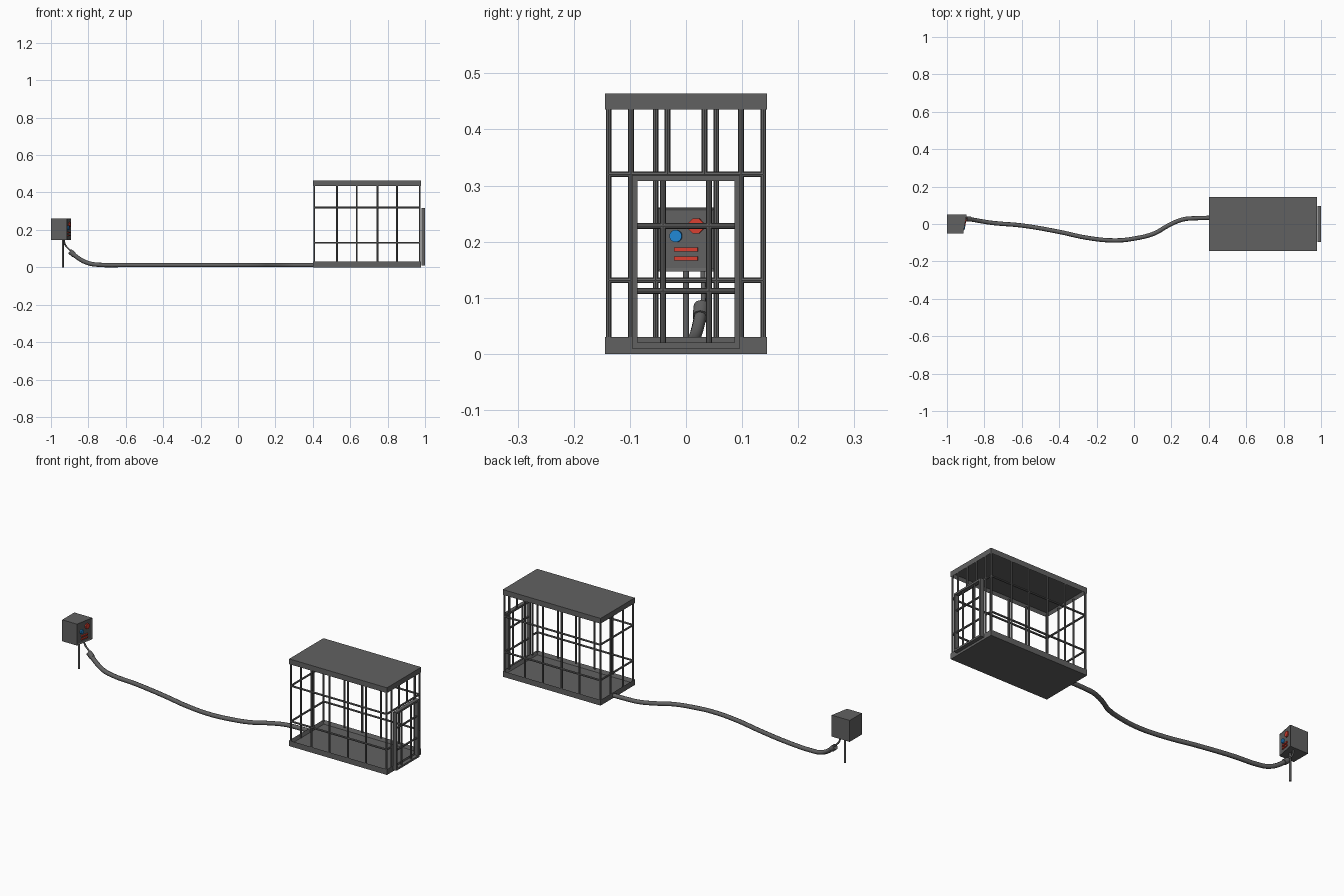
import bpy, bmesh, math
from mathutils import Vector, Matrix

if "Cube" in bpy.data.objects:
    bpy.data.objects.remove(bpy.data.objects["Cube"])


def material(name, rgb):
    m = bpy.data.materials.new(name)
    m.diffuse_color = (*rgb, 1)
    m.use_nodes = True
    m.node_tree.nodes["Principled BSDF"].inputs["Base Color"].default_value = m.diffuse_color
    return m


GREY = material("dark grey metal", (0.12, 0.12, 0.12))
RED = material("red", (0.68, 0.05, 0.03))
BLUE = material("blue", (0.015, 0.24, 0.65))


def finish(name, bm, mat, smooth=False):
    bmesh.ops.recalc_face_normals(bm, faces=bm.faces)
    me = bpy.data.meshes.new(name)
    bm.to_mesh(me)
    bm.free()
    me.materials.append(mat)
    ob = bpy.data.objects.new(name, me)
    bpy.context.collection.objects.link(ob)
    if smooth:
        bpy.context.view_layer.objects.active = ob
        ob.select_set(True)
        bpy.ops.object.shade_smooth_by_angle(angle=math.radians(40))
        ob.select_set(False)
    return ob


def add_box(bm, x0, x1, y0, y1, z0, z1):
    c = Vector((x0 + x1, y0 + y1, z0 + z1)) / 2
    m = Matrix.Translation(c) @ Matrix.Diagonal((x1 - x0, y1 - y0, z1 - z0, 1))
    bmesh.ops.create_cube(bm, size=1, matrix=m)


def rod(bm, a, b, r=0.005, sides=8):
    a, b = Vector(a), Vector(b)
    rot = (b - a).to_track_quat('Z', 'Y').to_matrix().to_4x4()
    bmesh.ops.create_cone(bm, cap_ends=True, segments=sides, radius1=r, radius2=r,
                          depth=(b - a).length, matrix=Matrix.Translation((a + b) / 2) @ rot)


# Cage floor and roof: shallow trays facing each other
X0, X1, W, H = 0.402, 0.978, 0.144, 0.464
for name, z0, z1, inner, outer in (("cage_floor", 0, 0.03, 0.03, 0.012),
                                   ("cage_roof", H - 0.028, H, H - 0.028, H - 0.012)):
    bm = bmesh.new()
    add_box(bm, X0, X1, -W, W, z0, z1)
    bm.faces.ensure_lookup_table()
    face = [f for f in bm.faces if abs(f.calc_center_median().z - inner) < 1e-4]
    bmesh.ops.inset_region(bm, faces=face, thickness=0.012)
    bmesh.ops.translate(bm, verts=face[0].verts, vec=(0, 0, outer - inner))
    finish(name, bm, GREY)

# Upright bars
XL, XR, Y, ZB, ZT = 0.408, 0.972, 0.138, 0.025, H - 0.023
bm = bmesh.new()
for s in (-1, 1):
    for x in (XL, 0.53, 0.635, 0.745, 0.85, XR):
        rod(bm, (x, s * Y, ZB), (x, s * Y, ZT))
    rod(bm, (XL, s * 0.054, 0.01), (XL, s * 0.054, ZT))
    rod(bm, (XR, s * 0.098, ZB), (XR, s * 0.098, ZT))
    rod(bm, (XR, s * 0.033, 0.32), (XR, s * 0.033, ZT))
finish("cage_uprights", bm, GREY, True)

# Horizontal bars
bm = bmesh.new()
for z in (0.131, 0.32):
    for s in (-1, 1):
        rod(bm, (XL, s * Y, z), (XR, s * Y, z))
    rod(bm, (XL, -Y, z), (XL, Y, z))
rod(bm, (XR, -Y, 0.32), (XR, Y, 0.32))
for s in (-1, 1):
    rod(bm, (XR, s * Y, 0.131), (XR, s * 0.098, 0.131))
finish("cage_rails", bm, GREY, True)

# Door: square frame with a grid of bars
bm = bmesh.new()
DX0, DX1 = 0.98, 1.0
for s in (-1, 1):
    a, b = sorted((s * 0.096, s * 0.086))
    add_box(bm, DX0, DX1, a, b, 0.01, 0.318)
for z in (0.01, 0.308):
    add_box(bm, DX0, DX1, -0.086, 0.086, z, z + 0.01)
finish("door_frame", bm, GREY)
bm = bmesh.new()
for s in (-1, 1):
    rod(bm, (0.99, s * 0.041, 0.015), (0.99, s * 0.041, 0.313))
for z in (0.112, 0.228):
    rod(bm, (0.99, -0.09, z), (0.99, 0.09, z))
finish("door_bars", bm, GREY, True)

# Control box with a slanted, recessed panel
BZ0, BZ1 = 0.147, 0.261
plan = [(-1, -0.05), (-0.913, -0.05), (-0.894, 0.052), (-1, 0.052)]
bm = bmesh.new()
base = bm.faces.new([bm.verts.new((x, y, BZ0)) for x, y in plan])
ext = bmesh.ops.extrude_face_region(bm, geom=[base])
bmesh.ops.translate(bm, vec=(0, 0, BZ1 - BZ0),
                    verts=[v for v in ext["geom"] if isinstance(v, bmesh.types.BMVert)])
bmesh.ops.recalc_face_normals(bm, faces=bm.faces)
panel = [f for f in bm.faces if f.normal.x > 0.5]
bmesh.ops.inset_region(bm, faces=panel, thickness=0.008)
bmesh.ops.translate(bm, verts=panel[0].verts, vec=panel[0].normal * -0.003)
finish("control_box", bm, GREY)

# Panel controls lie along the slanted face
out = Vector((0.102, -0.019, 0)).normalized()
side = Vector((-out.y, out.x, 0))
frame = Matrix((side, Vector((0, 0, 1)), out)).transposed().to_4x4()


def on_panel(y, z):
    x = -0.913 + (y + 0.05) * 0.019 / 0.102
    return Matrix.Translation(Vector((x, y, z))) @ frame


def button(name, y, z, r, sides, mat, turn=0):
    bm = bmesh.new()
    bmesh.ops.create_cone(bm, cap_ends=True, segments=sides, radius1=r, radius2=r, depth=0.008,
                          matrix=on_panel(y, z) @ Matrix.Rotation(turn, 4, 'Z'))
    finish(name, bm, mat, sides > 8)


button("blue_button", -0.018, 0.21, 0.011, 20, BLUE)
button("red_button", 0.018, 0.228, 0.0145, 8, RED, math.pi / 8)
for i, z in enumerate((0.186, 0.17)):
    bm = bmesh.new()
    bmesh.ops.create_cube(bm, size=1, matrix=on_panel(0, z) @ Matrix.Diagonal((0.043, 0.007, 0.007, 1)))
    finish(f"red_strip_{i + 1}", bm, RED)

# Post under the box
bm = bmesh.new()
rod(bm, (-0.936, 0, 0), (-0.936, 0, 0.15), 0.0055, 10)
finish("box_post", bm, GREY, True)


def tube(name, pts, r):
    cu = bpy.data.curves.new(name, 'CURVE')
    cu.dimensions = '3D'
    cu.bevel_depth, cu.bevel_resolution, cu.use_fill_caps = r, 2, True
    cu.resolution_u = 4
    sp = cu.splines.new('BEZIER')
    sp.bezier_points.add(len(pts) - 1)
    for p, co in zip(sp.bezier_points, pts):
        p.co = co
        p.handle_left_type = p.handle_right_type = 'AUTO'
    cu.materials.append(GREY)
    bpy.context.collection.objects.link(bpy.data.objects.new(name, cu))


# Thin wire, plug and hose running to the cage
tube("thin_wire", [(-0.93, 0.03, 0.15), (-0.925, 0.031, 0.122), (-0.905, 0.031, 0.098), (-0.885, 0.03, 0.08)], 0.0045)
bm = bmesh.new()
rod(bm, (-0.899, 0.028, 0.085), (-0.876, 0.026, 0.066), 0.0145, 10)
finish("hose_plug", bm, GREY, True)
tube("hose", [(-0.887, 0.027, 0.075), (-0.845, 0.02, 0.043), (-0.80, 0.012, 0.022), (-0.75, 0.005, 0.014),
              (-0.6, -0.008, 0.012), (-0.4, -0.042, 0.012), (-0.25, -0.074, 0.012), (-0.1, -0.088, 0.012),
              (0, -0.078, 0.012), (0.11, -0.05, 0.012), (0.18, -0.01, 0.012), (0.26, 0.024, 0.012),
              (0.33, 0.031, 0.012), (0.41, 0.033, 0.012)], 0.0115)
